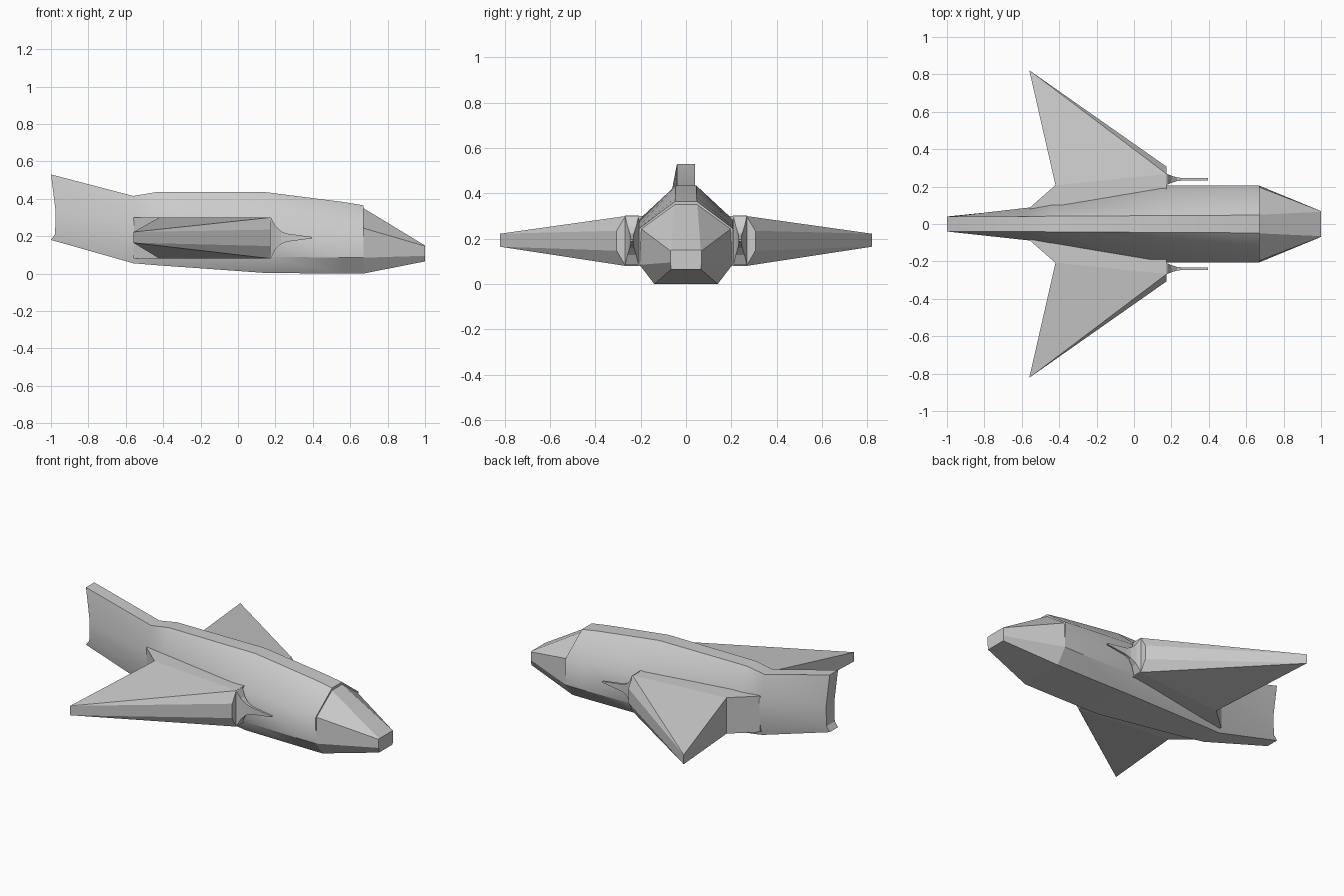
import bpy, bmesh

if "Cube" in bpy.data.objects:
    bpy.data.objects.remove(bpy.data.objects["Cube"])


def finish(name, bm, mirror=False):
    bmesh.ops.recalc_face_normals(bm, faces=bm.faces[:])
    me = bpy.data.meshes.new(name)
    bm.to_mesh(me)
    bm.free()
    ob = bpy.data.objects.new(name, me)
    bpy.context.collection.objects.link(ob)
    if mirror:
        m = ob.modifiers.new("mirror", 'MIRROR')
        m.use_axis = (False, True, False)
        m.use_clip = False
    return ob


# Fuselage half sections, tail to nose: x, then (half width, z) for
# bottom, lower side, upper side and top
sections = [
    (-1.00, (.040, .18), (.040, .21), (.040, .33), (.040, .53)),
    (-0.56, (.065, .055), (.085, .13), (.088, .28), (.040, .415)),
    (-0.44, (.080, .045), (.104, .12), (.108, .285), (.042, .435)),
    (0.15, (.140, .003), (.205, .09), (.207, .285), (.045, .435)),
    (0.56, (.140, 0), (.205, .085), (.207, .255), (.047, .383)),
    (0.67, (.140, 0), (.205, .085), (.207, .245), (.048, .365)),
    (0.67, (.140, 0), (.205, .085), (.197, .243), (.050, .350)),  # windscreen recess
    (1.00, (.065, .065), (.069, .095), (.069, .147), (.065, .150)),
]

bm = bmesh.new()
rings = []
for i, (x, *half) in enumerate(sections):
    xs = [x] * 4 if i else [-1, -.978, -.975, -1]      # tail edge is hollowed
    ring = [bm.verts.new((xs[k], y, z)) for k, (y, z) in enumerate(half)]
    ring += [bm.verts.new((xs[k], -half[k][0], half[k][1])) for k in (3, 2, 1, 0)]
    rings.append(ring)
for i, (a, b) in enumerate(zip(rings, rings[1:])):
    for j in range(8):
        k = (j + 1) % 8
        same = all((p.co - q.co).length < 1e-6 for p, q in ((a[j], b[j]), (a[k], b[k])))
        if not same:
            bm.faces.new((a[j], a[k], b[k], b[j])).smooth = True
for r in (rings[0], rings[-1]):
    for j in range(3):
        bm.faces.new((r[j], r[j + 1], r[6 - j], r[7 - j]))
bmesh.ops.remove_doubles(bm, verts=bm.verts[:], dist=1e-5)

# Crisp creases along spine, belly, windscreen frame and end caps
for e in bm.edges:
    p, q = e.verts[0].co, e.verts[1].co
    across = abs(p.x - q.x) < .03
    if across:
        e.smooth = abs(p.x) < .6
    else:
        spine = min(p.z, q.z) > .34
        belly = max(p.z, q.z) < .185 and e.calc_face_angle(0) > .5
        screen = max(p.x, q.x) > .9
        e.smooth = not (spine or belly or screen or e.calc_face_angle(0) > 1)
finish("fuselage", bm)

# Wing with boxed root
bm = bmesh.new()
plan = [(.175, .10), (.175, .267), (-.42, .208), (-.56, .085), (-.56, .03)]
layers = []
for zr, zl, zt in ((.30, .235, .222), (.08, .147, .165)):
    root = [bm.verts.new((x, y, zr)) for x, y in plan]
    lead = bm.verts.new((.175, .306, zl))
    tip = bm.verts.new((-.56, .822, zt))
    bm.faces.new(root)
    bm.faces.new((root[1], root[2], tip))
    bm.faces.new((root[1], tip, lead))
    layers.append((root, lead, tip))
(r1, l1, t1), (r2, l2, t2) = layers
bm.faces.new((r1[0], r1[1], l1, l2, r2[1], r2[0]))      # front
bm.faces.new((l1, t1, t2, l2))                          # leading edge
bm.faces.new((t1, r1[2], r2[2], t2))                    # trailing edge
for j in (2, 3, 4):
    k = (j + 1) % 5
    bm.faces.new((r1[j], r1[k], r2[k], r2[j]))
finish("wing", bm, mirror=True)

# Flared four-sided gun barrel in front of the wing root: x, half width, half height
bm = bmesh.new()
prev = None
for x, w, h in ((.17, .031, .11), (.178, .029, .105), (.20, .019, .063),
                (.23, .010, .034), (.26, .007, .022), (.395, .006, .004)):
    ring = [bm.verts.new((x, .239 + sy * w, .192 + sz * h))
            for sy, sz in ((1, 1), (-1, 1), (-1, -1), (1, -1))]
    if prev:
        for j in range(4):
            k = (j + 1) % 4
            bm.faces.new((prev[j], prev[k], ring[k], ring[j]))
    else:
        bm.faces.new(ring)
    prev = ring
bm.faces.new(prev)
finish("gun_barrel", bm, mirror=True)
